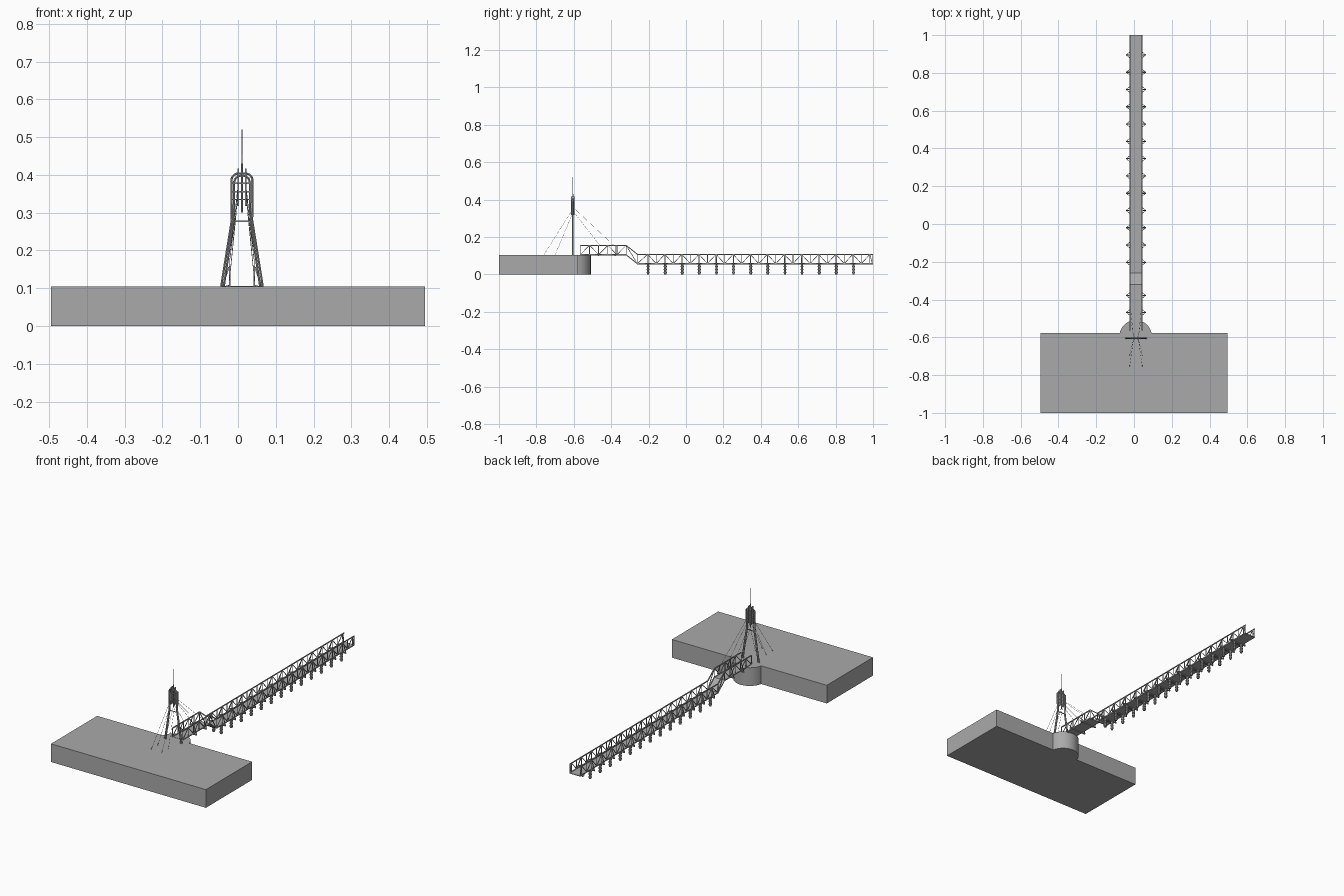
import bpy, bmesh, math
from mathutils import Vector, Matrix

cube = bpy.data.objects.get("Cube")
if cube:
    bpy.data.objects.remove(cube, do_unlink=True)

grey = bpy.data.materials.new("concrete_grey")
grey.use_nodes = True
grey.diffuse_color = (0.4, 0.4, 0.4, 1)
grey.node_tree.nodes["Principled BSDF"].inputs["Base Color"].default_value = (0.4, 0.4, 0.4, 1)

CX = 0.0105          # centre line of bridge and tower
HALF = 0.0345        # half width of the deck
TY = -0.605          # tower position
TOP = 0.105          # quay height
RAIL = 0.05          # truss height


def finish(name, bm):
    mesh = bpy.data.meshes.new(name)
    bm.to_mesh(mesh)
    bm.free()
    mesh.materials.append(grey)
    obj = bpy.data.objects.new(name, mesh)
    bpy.context.collection.objects.link(obj)
    return obj


def bar(bm, a, b, r, sides=4):
    a, b = Vector(a), Vector(b)
    d = b - a
    turn = d.to_track_quat('Z', 'Y').to_matrix().to_4x4()
    spin = Matrix.Rotation(math.pi / sides, 4, 'Z')
    bmesh.ops.create_cone(bm, cap_ends=True, segments=sides, radius1=r, radius2=r,
                          depth=d.length, matrix=Matrix.Translation((a + b) / 2) @ turn @ spin)


def chain(bm, pts, r, sides=4):
    for a, b in zip(pts, pts[1:]):
        bar(bm, a, b, r, sides)


def box(bm, lo, hi):
    lo, hi = Vector(lo), Vector(hi)
    bmesh.ops.create_cube(bm, size=1, matrix=Matrix.Translation((lo + hi) / 2)
                          @ Matrix.Diagonal((*(hi - lo), 1)))


# Quay: slab with a round landing in one outline
bm = bmesh.new()
outline = [(0.495, -0.578), (0.495, -1), (-0.495, -1), (-0.495, -0.578)]
cy, rad = -0.595, 0.086
start = math.asin((-0.578 - cy) / rad)
for i in range(25):
    t = math.pi - start - (math.pi - 2 * start) * i / 24
    outline.append((CX - 0.002 + rad * math.cos(t), cy + rad * math.sin(t)))
face = bm.faces.new([bm.verts.new((x, y, 0)) for x, y in outline])
ext = bmesh.ops.extrude_face_region(bm, geom=[face])
bmesh.ops.translate(bm, vec=(0, 0, TOP),
                    verts=[v for v in ext["geom"] if isinstance(v, bmesh.types.BMVert)])
bmesh.ops.recalc_face_normals(bm, faces=bm.faces)
quay = finish("quay", bm)
quay.data.shade_smooth()
bpy.context.view_layer.objects.active = quay
quay.select_set(True)
bpy.ops.object.shade_smooth_by_angle()

# Bridge deck, stepping down from the quay
path = [(-0.565, 0.106), (-0.32, 0.106), (-0.26, 0.058), (1.0, 0.058)]


def floor(y):
    for (y0, z0), (y1, z1) in zip(path, path[1:]):
        if y <= y1:
            return z0 + (z1 - z0) * (y - y0) / (y1 - y0)
    return path[-1][1]


bm = bmesh.new()
strip = path + [(y, z - 0.004) for y, z in reversed(path)]
face = bm.faces.new([bm.verts.new((CX - HALF, y, z)) for y, z in strip])
ext = bmesh.ops.extrude_face_region(bm, geom=[face])
bmesh.ops.translate(bm, vec=(2 * HALF, 0, 0),
                    verts=[v for v in ext["geom"] if isinstance(v, bmesh.types.BMVert)])
bmesh.ops.recalc_face_normals(bm, faces=bm.faces)
finish("bridge_deck", bm)

# Truss railings
BAY = 0.0457
nodes = [-0.565 + 0.049 * i for i in range(6)] + [-0.26]
first = -0.26 + 0.055
while first < 0.99:
    nodes.append(first)
    first += BAY
nodes.append(0.996)
for side, label in ((-1, "right"), (1, "left")):
    x = CX + side * (HALF - 0.002)
    bm = bmesh.new()
    for dz in (0.0, RAIL):
        chain(bm, [(x, y, z + dz) for y, z in path], 0.0035)
    for i, y in enumerate(nodes):
        bar(bm, (x, y, floor(y)), (x, y, floor(y) + RAIL), 0.0022)
        if i:
            p = nodes[i - 1]
            up = RAIL if i % 2 else 0
            bar(bm, (x, p, floor(p) + RAIL - up), (x, y, floor(y) + up), 0.0022)
    finish(label + "_truss_railing", bm)

# Cross beams with outriggers, and the piles beneath them
piers = [-0.203 + 0.0915 * i for i in range(13)]
beams, piles = bmesh.new(), bmesh.new()
for y in [-0.468, -0.378] + piers:
    z = floor(y)
    box(beams, (CX - 0.053, y - 0.003, z - 0.007), (CX + 0.053, y + 0.003, z - 0.001))
    for s in (-1, 1):
        tip = (CX + s * 0.052, y, z - 0.002)
        bar(beams, tip, (CX + s * HALF, y, z + RAIL), 0.0025)
        for dy in (-0.014, 0.014):
            bar(beams, tip, (CX + s * HALF, y + dy, z), 0.002)
for y in piers:
    z = floor(y)
    for s in (-1, 1):
        x = CX + s * 0.024
        bar(piles, (x, y, 0), (x, y, z - 0.004), 0.0065, 8)
        for h in (0.010, 0.026, 0.042):
            bar(piles, (x, y, h - 0.003), (x, y, h + 0.003), 0.0095, 8)
    bar(piles, (CX - 0.024, y, 0.042), (CX + 0.024, y, 0.042), 0.003)
finish("cross_beams", beams)
finish("bridge_piles", piles)

# Tower frame: splayed twin legs joined by a rounded arch
bm = bmesh.new()
for inset, lift in ((0.0, 0.0), (0.007, 0.006)):
    half = [(0.055 - inset, TOP), (0.027 - inset * 0.7, 0.28), (0.028 - inset, 0.375)]
    r = 0.028 - inset
    half += [(r - 0.018 + 0.018 * math.cos(a), 0.385 - lift + 0.019 * math.sin(a))
             for a in (math.radians(d) for d in (15, 40, 65, 90))]
    for s in (-1, 1):
        chain(bm, [(CX + s * x, TY, z) for x, z in half], 0.0032, 6)
    w, z = half[-1]
    bar(bm, (CX - w, TY, z), (CX + w, TY, z), 0.0032, 6)
for z in (0.277, 0.335, 0.355, 0.378):
    bar(bm, (CX - 0.026, TY, z), (CX + 0.026, TY, z), 0.0025)
for s in (-1, 1):
    for z in (0.13, 0.16, 0.19, 0.22, 0.25):
        x = 0.055 - 0.028 * (z - TOP) / 0.175
        bar(bm, (CX + s * (x - 0.007), TY, z), (CX + s * x, TY, z + 0.012), 0.0018)
finish("tower_frame", bm)

# Upright rods and spire in the tower head
bm = bmesh.new()
for x in (-0.010, 0.010):
    box(bm, (CX + x - 0.002, TY - 0.009, 0.318), (CX + x + 0.002, TY + 0.009, 0.417))
for x in (-0.026, 0.026):
    box(bm, (CX + x - 0.0015, TY - 0.007, 0.325), (CX + x + 0.0015, TY + 0.007, 0.395))
bar(bm, (CX, TY, 0.30), (CX, TY, 0.43), 0.003, 6)
bar(bm, (CX, TY, 0.42), (CX, TY, 0.455), 0.0016, 6)
bar(bm, (CX, TY, 0.45), (CX, TY, 0.52), 0.0008, 6)
finish("tower_spire", bm)

# Stay cables to the quay and to the bridge railings
bm = bmesh.new()
for s in (-1, 1):
    for z, y, foot in ((0.35, -0.76, TOP), (0.33, -0.70, TOP),
                       (0.34, -0.46, 0.155), (0.36, -0.385, 0.155)):
        bar(bm, (CX + s * 0.012, TY, z), (CX + s * HALF, y, foot), 0.0007)
finish("stay_cables", bm)
